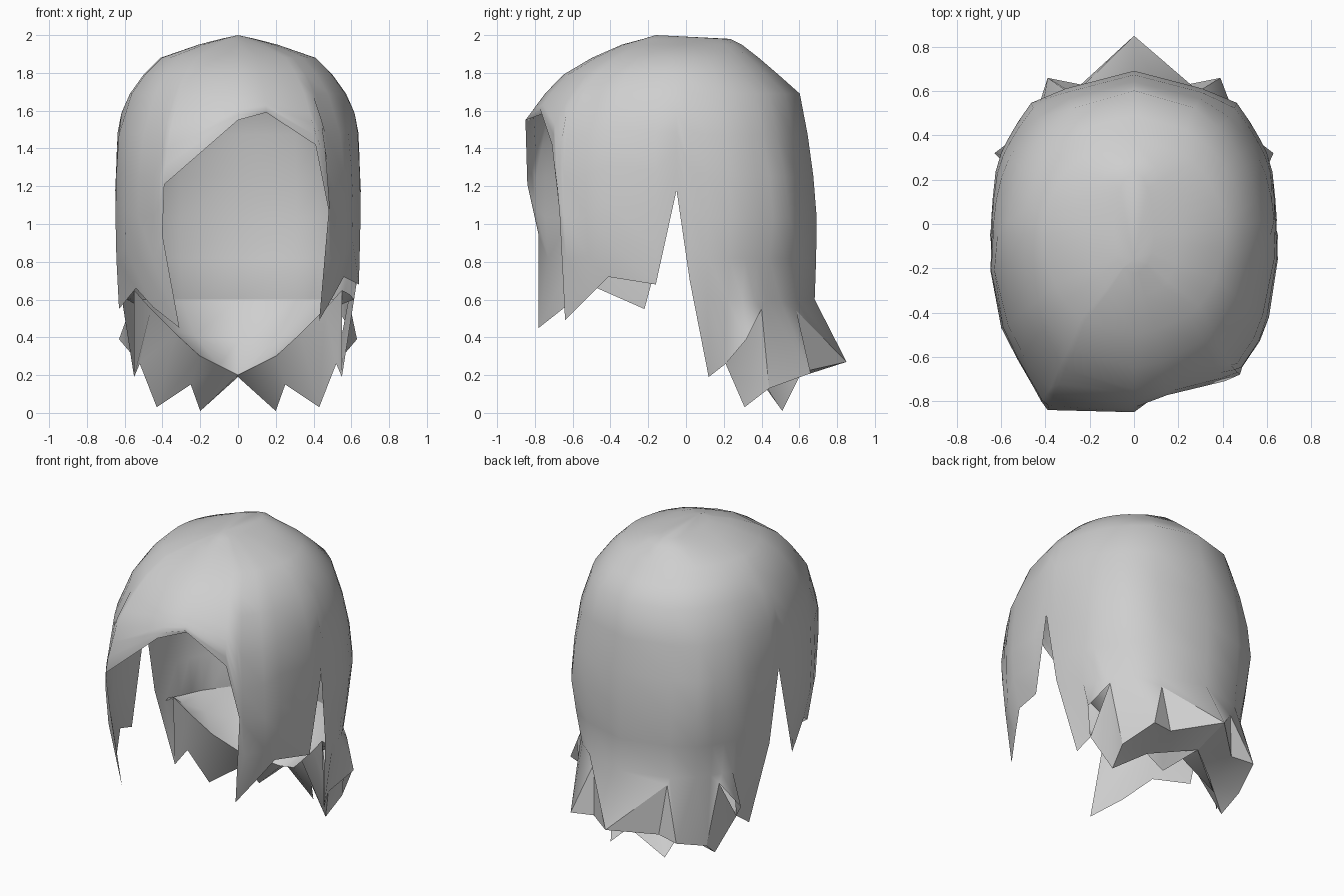
import bpy
import bmesh
import math

cube = bpy.data.objects.get("Cube")
if cube:
    bpy.data.objects.remove(cube, do_unlink=True)

hair = bpy.data.materials.new("light grey")
hair.use_nodes = True
hair.diffuse_color = (0.62, 0.62, 0.62, 1)
hair.node_tree.nodes["Principled BSDF"].inputs["Base Color"].default_value = (0.62, 0.62, 0.62, 1)


def make_object(name, verts, faces, angle):
    mesh = bpy.data.meshes.new(name)
    mesh.from_pydata(verts, [], faces)
    bm = bmesh.new()
    bm.from_mesh(mesh)
    bmesh.ops.remove_doubles(bm, verts=bm.verts, dist=0.0005)
    bm.to_mesh(mesh)
    bm.free()
    mesh.materials.append(hair)
    obj = bpy.data.objects.new(name, mesh)
    bpy.context.collection.objects.link(obj)
    bpy.ops.object.select_all(action='DESELECT')
    obj.select_set(True)
    bpy.context.view_layer.objects.active = obj
    bpy.ops.object.shade_smooth_by_angle(angle=math.radians(angle))


def mirror_x(points):
    return [(-x, y, z) for x, y, z in points]


# Dome profile: height, width scale, front depth scale, back depth scale
Y0 = -0.05
PROFILE = [(2.0, 0, 0.14, 0), (1.98, 0.14, 0.22, 0.38), (1.95, 0.32, 0.36, 0.46),
           (1.88, 0.63, 0.56, 0.58), (1.79, 0.77, 0.75, 0.72), (1.69, 0.88, 0.87, 0.87),
           (1.55, 0.975, 1.0, 0.91), (1.35, 0.99, 1.0, 0.95), (1.1, 1.0, 1.0, 0.99),
           (0.8, 0.99, 0.97, 0.985), (0.6, 0.97, 0.95, 0.975)]


def on_dome(x, y, z):
    """Scale a plan point to the dome's cross-section at height z."""
    for a, b in zip(PROFILE, PROFILE[1:]):
        if z >= b[0]:
            t = (z - a[0]) / (b[0] - a[0])
            sx, sf, sb = (a[k] + t * (b[k] - a[k]) for k in (1, 2, 3))
            break
    dy = y - Y0
    # The outline rounds off towards the crown, and at the back towards the nape
    if dy < 0:
        depth, blend = 0.8, 0.85 * min(1, max(0, (z - 1.22) / 0.4))
    else:
        depth, blend = 0.75, min(1, abs(z - 1.1) / 0.5)
    f = 1 + (1 / math.hypot(x / 0.65, dy / depth) - 1) * blend
    return (x * sx * f, Y0 + dy * (sf if dy < 0 else sb) * f, z)


# Landmarks of the ragged nape, left side
TIP_1, NICK = (.55, .12, .19), (.52, .21, .26)
SIDE_TIP, SIDE_SLIT = (.63, .32, .39), (.525, .40, .55)
CORNER, BACK_TIP = (.46, .44, .13), (.39, .66, .21)
BACK_SLIT, VALLEY = (.27, .585, .54), (.24, .63, .22)
CENTRE_TIP = (0, .85, .27)
TIP_2, GAP, TIP_3, CENTRE_HEM = (.43, .31, .03), (.25, .42, .15), (.20, .51, .01), (0, .60, .19)

# Columns: plan point on the dome, then the end point on the hair's cut edge
left_front = [((0, -.85), (0, -.85, 1.55)), ((.15, -.77), (.15, -.74, 1.59)),
              ((.42, -.72), (.41, -.71, 1.42)), ((.48, -.68), (.48, -.67, 1.07)),
              ((.49, -.65), (.43, -.64, .49)), ((.57, -.53), (.50, -.52, .61)),
              ((.61, -.42), (.56, -.41, .72)), ((.65, -.16), (.64, -.16, .68))]
left_back = [((.65, -.05), (.65, -.05, 1.18)), ((.645, .02), (.63, .02, .70)),
             ((.64, .12), TIP_1), ((.63, .24), NICK), ((.605, .33), SIDE_TIP),
             ((.57, .40), SIDE_SLIT), ((.53, .47), CORNER), ((.47, .56), BACK_TIP),
             ((.31, .62), BACK_SLIT), ((0, .70), CENTRE_TIP)]
right_front = [((-.65, -.21), (-.63, -.22, .55)), ((-.60, -.47), (-.54, -.47, .66)),
               ((-.53, -.61), (-.45, -.64, .56)), ((-.45, -.75), (-.31, -.78, .45)),
               ((-.42, -.80), (-.40, -.78, .94)), ((-.40, -.84), (-.39, -.84, 1.21))]
right_back = [((-p[0], p[1]), (-e[0], e[1], e[2])) for p, e in reversed(left_back[:-1])]
columns = left_front + left_back + right_back + right_front

# Main shell with flared locks, lofted column by column around the head
LOWER = 5
n = 7 + LOWER
verts, faces = [], []
for (px, py), edge in columns:
    end = max(edge[2], 0.6)
    nape = edge[1] > 0 and edge[2] < 0.6
    rows = [p[0] for p in PROFILE[1:6]]
    rows += [1.69 + (end - 1.69) * k / LOWER for k in range(1, LOWER + nape)]
    column = [(0, -0.16, 2.0)] + [on_dome(px, py, z) for z in rows]
    verts += column + [edge] * (n - len(column))
count = len(columns)
for i in range(count):
    j = (i + 1) % count
    for r in range(n - 1):
        faces.append((i * n + r, i * n + r + 1, j * n + r + 1, j * n + r))
make_object("hair_shell", verts, faces, 60)

# Nape: an inner wall curving in, then an underside out to the lower points
half_rim = [on_dome(*left_back[k][0], 0.6) for k in (2, 3, 5, 7, 8, 9)]
half_fold = [(.55, .10, .65), (.46, .14, .55), (.33, .20, .42),
             (.20, .30, .30), (.10, .38, .25), (0, .45, .20)]
half_bend = [(a[0] + (b[0] - a[0]) * .35, a[1] + (b[1] - a[1]) * .35, a[2] + (b[2] - a[2]) * .55)
             for a, b in zip(half_rim, half_fold)]
half_hem = [TIP_1, NICK, TIP_2, GAP, TIP_3, CENTRE_HEM]


def band(name, halves):
    rings = [half + mirror_x(half[-2::-1]) for half in halves]
    m = len(rings[0])
    make_object(name, sum(rings, []),
                [(r * m + i, r * m + i + 1, r * m + m + i + 1, r * m + m + i)
                 for r in range(len(rings) - 1) for i in range(m - 1)], 60)


band("nape_wall", [half_rim, half_bend, half_fold])
band("nape_underside", [half_fold, half_hem])

# Under-locks showing through the slits, and the soles of the flared locks
patches = {
    "side_under_lock": ([SIDE_SLIT, NICK, TIP_2, CORNER], [(0, 1, 2), (0, 2, 3)]),
    "back_under_lock": ([BACK_SLIT, BACK_TIP, VALLEY, CENTRE_TIP], [(0, 1, 2), (0, 2, 3)]),
    "lock_sole": ([CORNER, BACK_TIP, VALLEY, GAP, CENTRE_TIP, CENTRE_HEM, TIP_2],
                  [(0, 3, 2, 1), (3, 5, 4, 2), (0, 6, 3)]),
}
for name, (points, polys) in patches.items():
    make_object("left_" + name, points, polys, 30)
    make_object("right_" + name, mirror_x(points), [p[::-1] for p in polys], 30)
